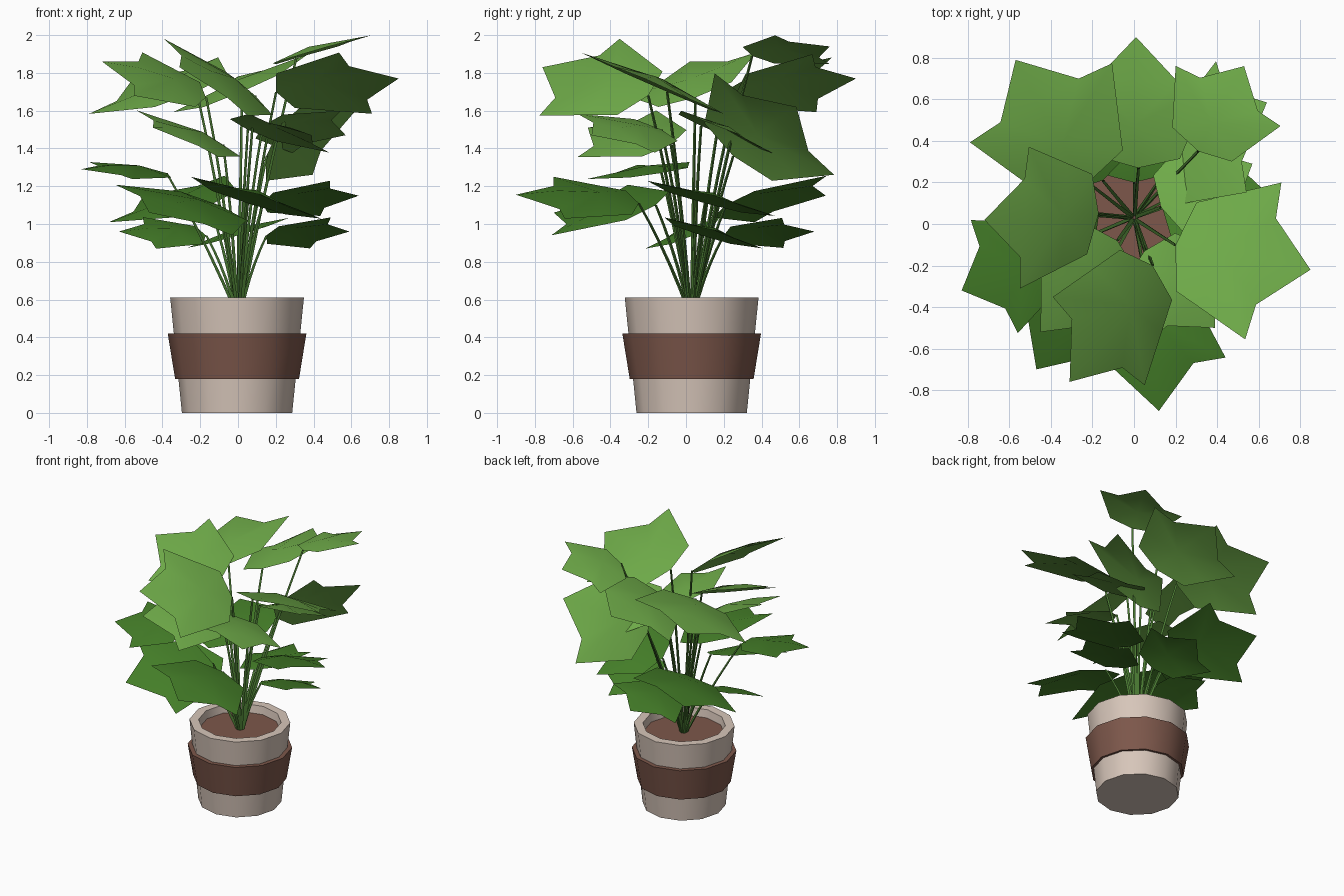
import bpy, bmesh, math
from mathutils import Vector

if "Cube" in bpy.data.objects:
    bpy.data.objects.remove(bpy.data.objects["Cube"])

CX, CY = -0.005, 0.03      # pot axis
SIDES = 12


def material(name, rgb):
    m = bpy.data.materials.new(name)
    m.diffuse_color = (*rgb, 1)
    m.use_nodes = True
    m.node_tree.nodes["Principled BSDF"].inputs["Base Color"].default_value = m.diffuse_color
    return m


POT = material("pale_clay", (0.68, 0.565, 0.49))
BROWN = material("brown", (0.205, 0.096, 0.07))
LIGHT = material("light_green", (0.155, 0.40, 0.065))
DARK = material("dark_green", (0.06, 0.215, 0.022))
STEM = material("stem_green", (0.07, 0.20, 0.033))


def finish(name, bm, mat, angle=40):
    me = bpy.data.meshes.new(name)
    bm.to_mesh(me)
    bm.free()
    ob = bpy.data.objects.new(name, me)
    bpy.context.collection.objects.link(ob)
    me.materials.append(mat)
    bpy.ops.object.select_all(action='DESELECT')
    bpy.context.view_layer.objects.active = ob
    ob.select_set(True)
    bpy.ops.object.shade_smooth_by_angle(angle=math.radians(angle))
    return ob


def lathe(name, profile, mat, closed=False, caps=False):
    """Spin a (radius, height) profile around the pot axis."""
    bm = bmesh.new()
    rings = []
    for r, z in profile:
        rings.append([bm.verts.new((CX + r * math.cos(2 * math.pi * k / SIDES),
                                    CY + r * math.sin(2 * math.pi * k / SIDES), z))
                      for k in range(SIDES)])
    pairs = list(zip(rings, rings[1:]))
    if closed:
        pairs.append((rings[-1], rings[0]))
    for a, b in pairs:
        for k in range(SIDES):
            n = (k + 1) % SIDES
            bm.faces.new((a[k], a[n], b[n], b[k]))
    if caps:
        bm.faces.new(rings[0][::-1])
        bm.faces.new(rings[-1])
    bmesh.ops.recalc_face_normals(bm, faces=bm.faces)
    return finish(name, bm, mat)


# Pot, band and soil
lathe("pot", [(0.292, 0), (0.354, 0.61), (0.29, 0.61), (0.275, 0.50)], POT, caps=True)
lathe("pot_band", [(0.328, 0.18), (0.367, 0.42), (0.325, 0.42), (0.30, 0.18)], BROWN, closed=True)
lathe("soil", [(0.27, 0.51), (0.282, 0.55)], BROWN, caps=True)

# Half outline of a leaf (along, across) and the midrib (along, lift)
HALF = [(0.08, 0.34), (0.30, 0.44), (0.65, 0.60), (0.67, 0.33)]
RIB = [(0, 0), (0.33, 0.07), (0.66, 0.06), (1, 0)]


def leaf(i, base, tip, lobe, mat):
    """Lobed leaf from its stem joint, tip and one side lobe."""
    base, tip, lobe = Vector(base), Vector(tip), Vector(lobe)
    axis = tip - base
    ln = axis.length
    d = axis.normalized()
    across = (lobe - base) - d * (lobe - base).dot(d)
    across /= 0.60
    up = d.cross(across).normalized()
    if up.z < 0:
        across, up = -across, -up
    bm = bmesh.new()
    rib = [bm.verts.new(base + axis * u + up * h * ln) for u, h in RIB]
    for s in (1, -1):
        a, b, c, n = [bm.verts.new(base + axis * u + across * v * s) for u, v in HALF]
        for f in ((rib[0], rib[1], a), (a, rib[1], b), (b, rib[1], c),
                  (c, rib[1], n), (rib[1], rib[2], n), (rib[2], rib[3], n)):
            bm.faces.new(f if s < 0 else f[::-1])
    for f in bm.faces:
        f.normal_update()
        if f.normal.dot(up) < 0:
            f.normal_flip()
    finish("leaf_%02d" % i, bm, mat, 60)


def stem(i, base):
    """Thin three-sided stalk bending gently out to the leaf."""
    base = Vector(base)
    a = math.atan2(base.y - CY, base.x)
    out = Vector((math.cos(a), math.sin(a), 0))
    start = Vector((0, CY, 0.53)) + out * 0.012
    bend = start.lerp(base, 0.55) - out * 0.03
    bm = bmesh.new()
    prev = None
    for k in range(6):
        t = k / 5
        p = start * (1 - t) ** 2 + bend * 2 * t * (1 - t) + base * t * t
        r = 0.012 - 0.004 * t
        ring = [bm.verts.new(p + Vector((r * math.cos(q * 2.0944), r * math.sin(q * 2.0944), 0)))
                for q in range(3)]
        if prev:
            for q in range(3):
                m = (q + 1) % 3
                bm.faces.new((prev[q], prev[m], ring[m], ring[q]))
        prev = ring
    finish("stem_%02d" % i, bm, STEM, 60)


# Leaves: stem joint, tip, one lobe
UPPER = [
    ((0.20, -0.10, 1.70), (0.85, -0.22, 1.77), (0.56, -0.56, 1.91)),
    ((0.31, 0.35, 1.89), (0.53, 0.76, 1.94), (0.71, 0.48, 2.00)),
    ((0.02, 0.27, 1.70), (0.01, 0.90, 1.77), (0.37, 0.68, 1.90)),
    ((-0.22, 0.20, 1.70), (-0.57, 0.79, 1.75), (-0.77, 0.36, 1.58)),
    ((-0.17, 0.05, 1.67), (-0.72, 0.02, 1.86), (-0.54, 0.37, 1.92)),
    ((0.09, -0.20, 1.68), (-0.31, -0.76, 1.83), (-0.39, -0.35, 1.98)),
    ((0.15, 0.25, 1.36), (0.64, 0.585, 1.62), (0.375, 0.77, 1.25)),
    ((-0.08, -0.08, 1.42), (-0.45, -0.52, 1.51), (-0.53, -0.15, 1.60)),
    ((0.05, -0.13, 1.50), (0.39, -0.50, 1.47), (0.46, -0.14, 1.38)),
    ((0.13, 0.08, 1.52), (0.57, 0.29, 1.47), (0.25, 0.44, 1.38)),
]
LOWER = [
    ((-0.38, -0.13, 1.27), (-0.83, -0.32, 1.29), (-0.83, 0.00, 1.33)),
    ((-0.10, -0.16, 1.10), (-0.47, -0.70, 1.06), (-0.63, -0.28, 1.21)),
    ((0.05, -0.25, 1.11), (0.12, -0.90, 1.155), (-0.25, -0.70, 1.25)),
    ((0.13, 0.10, 1.11), (0.64, 0.15, 1.15), (0.56, -0.20, 1.235)),
    ((-0.15, 0.21, 1.10), (-0.50, 0.74, 1.15), (-0.10, 0.79, 1.26)),
    ((0.15, 0.08, 0.94), (0.59, 0.18, 0.96), (0.36, 0.40, 0.87)),
    ((-0.17, 0.04, 0.94), (-0.63, -0.05, 0.96), (-0.45, -0.22, 0.87)),
    ((0.00, 0.20, 0.94), (0.00, 0.68, 0.96), (-0.27, 0.43, 0.87)),
]
count = 0
for group, mat in ((UPPER, LIGHT), (LOWER, DARK)):
    for base, tip, lobe in group:
        leaf(count, base, tip, lobe, mat)
        stem(count, base)
        count += 1
